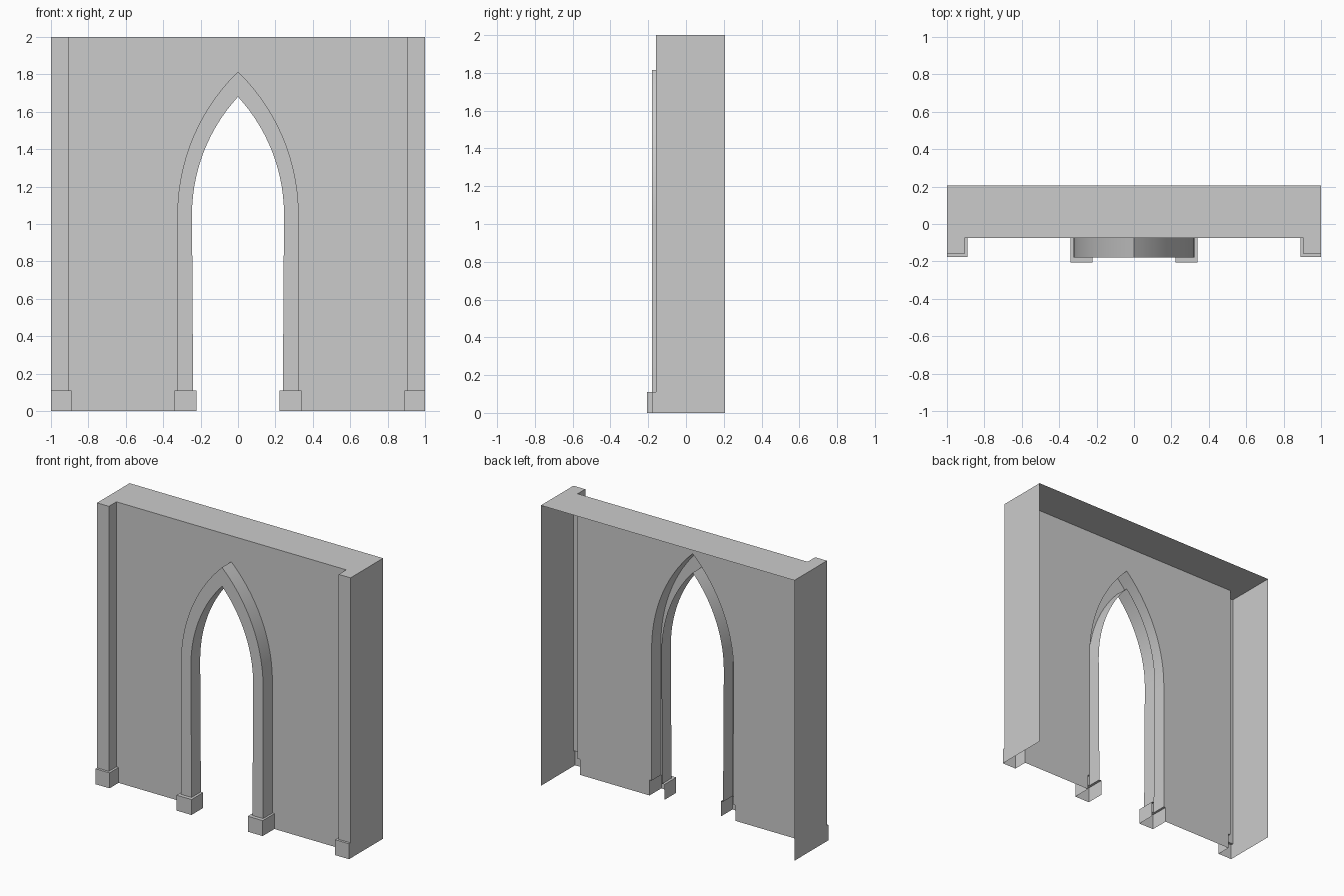
import bpy, bmesh, math
from mathutils import Matrix

if "Cube" in bpy.data.objects:
    bpy.data.objects.remove(bpy.data.objects["Cube"])

WALL_Y, BACK_Y = -0.075, 0.207      # wall sheet and open rear edge
PILLAR_Y, PILLAR_BASE_Y = -0.16, -0.177
TRIM_Y, TRIM_BASE_Y = -0.18, -0.207
BASE_Z, SPRING_Z, TOP_Z = 0.11, 1.05, 2.0


def finish(name, bm):
    """Mirror the right half across x = 0, clean it and make the object."""
    dup = bmesh.ops.duplicate(bm, geom=bm.verts[:] + bm.edges[:] + bm.faces[:])["geom"]
    verts = [g for g in dup if isinstance(g, bmesh.types.BMVert)]
    faces = [g for g in dup if isinstance(g, bmesh.types.BMFace)]
    bmesh.ops.transform(bm, matrix=Matrix.Scale(-1, 4, (1, 0, 0)), verts=verts)
    bmesh.ops.reverse_faces(bm, faces=faces)
    bmesh.ops.remove_doubles(bm, verts=bm.verts[:], dist=1e-4)
    bmesh.ops.dissolve_degenerate(bm, edges=bm.edges[:], dist=1e-4)
    mesh = bpy.data.meshes.new(name)
    bm.to_mesh(mesh)
    bm.free()
    obj = bpy.data.objects.new(name, mesh)
    bpy.context.collection.objects.link(obj)
    bpy.ops.object.select_all(action='DESELECT')
    obj.select_set(True)
    bpy.context.view_layer.objects.active = obj
    bpy.ops.object.shade_smooth_by_angle(angle=math.radians(30))


def loft(name, columns):
    """Skin between neighbouring columns of points running upward."""
    bm = bmesh.new()
    cols = [[bm.verts.new(p) for p in c] for c in columns]
    for a, b in zip(cols, cols[1:]):
        for i in range(len(a) - 1):
            bm.faces.new((a[i], b[i], b[i + 1], a[i + 1]))
    finish(name, bm)


def outline(foot, half, apex, n=14):
    """Half of a pointed arch: straight jamb, then an arc up to the apex."""
    h = apex - SPRING_Z
    c = (half * half - h * h) / (2 * half)
    r = half - c
    end = math.atan2(h, -c)
    pts = [(foot, BASE_Z)]
    for i in range(n + 1):
        a = end * i / n
        pts.append((c + r * math.cos(a), SPRING_Z + r * math.sin(a)))
    pts[-1] = (0, apex)
    return pts


def at(pts, y):
    return [(x, y, z) for x, z in pts]


outer = outline(0.324, 0.324, 1.815)
inner = outline(0.24, 0.246, 1.68)

# Wall sheet with the arch opening and notches for the bases
left = [(0.34, 0), (0.34, BASE_Z)] + outer + [(0, TOP_Z)]
right = [(0.89, 0), (0.89, BASE_Z)] + [(0.907, z) for _, z in left[2:]]
loft("wall", [at(left, WALL_Y), at(right, WALL_Y)])

# Raised arch moulding, a hollow channel open to the rear
loft("arch_trim", [at(inner, WALL_Y), at(inner, TRIM_Y),
                   at(outer, TRIM_Y), at(outer, WALL_Y)])


def stepped(base, shaft, top=None):
    """Columns with a wide base, a ledge and optionally a shaft above it."""
    cols = []
    for (bx, by), (sx, sy) in zip(base, shaft):
        col = [(bx, by, 0), (bx, by, BASE_Z), (sx, sy, BASE_Z)]
        cols.append(col + ([(sx, sy, top)] if top else []))
    return cols


# Arch bases
loft("arch_base", stepped(
    [(0.222, WALL_Y), (0.222, TRIM_BASE_Y), (0.34, TRIM_BASE_Y), (0.34, WALL_Y)],
    [(0.24, WALL_Y), (0.24, TRIM_Y), (0.324, TRIM_Y), (0.324, WALL_Y)]))

# Corner pillars with bases and the outer side walls
loft("side_pillar", stepped(
    [(0.89, WALL_Y), (0.89, PILLAR_BASE_Y), (1, PILLAR_BASE_Y), (1, BACK_Y)],
    [(0.907, WALL_Y), (0.907, PILLAR_Y), (1, PILLAR_Y), (1, BACK_Y)], TOP_Z))

# Top slab
bm = bmesh.new()
bm.faces.new([bm.verts.new((x, y, TOP_Z)) for x, y in (
    (0, WALL_Y), (0.907, WALL_Y), (0.907, PILLAR_Y),
    (1, PILLAR_Y), (1, BACK_Y), (0, BACK_Y))])
finish("top_cap", bm)
